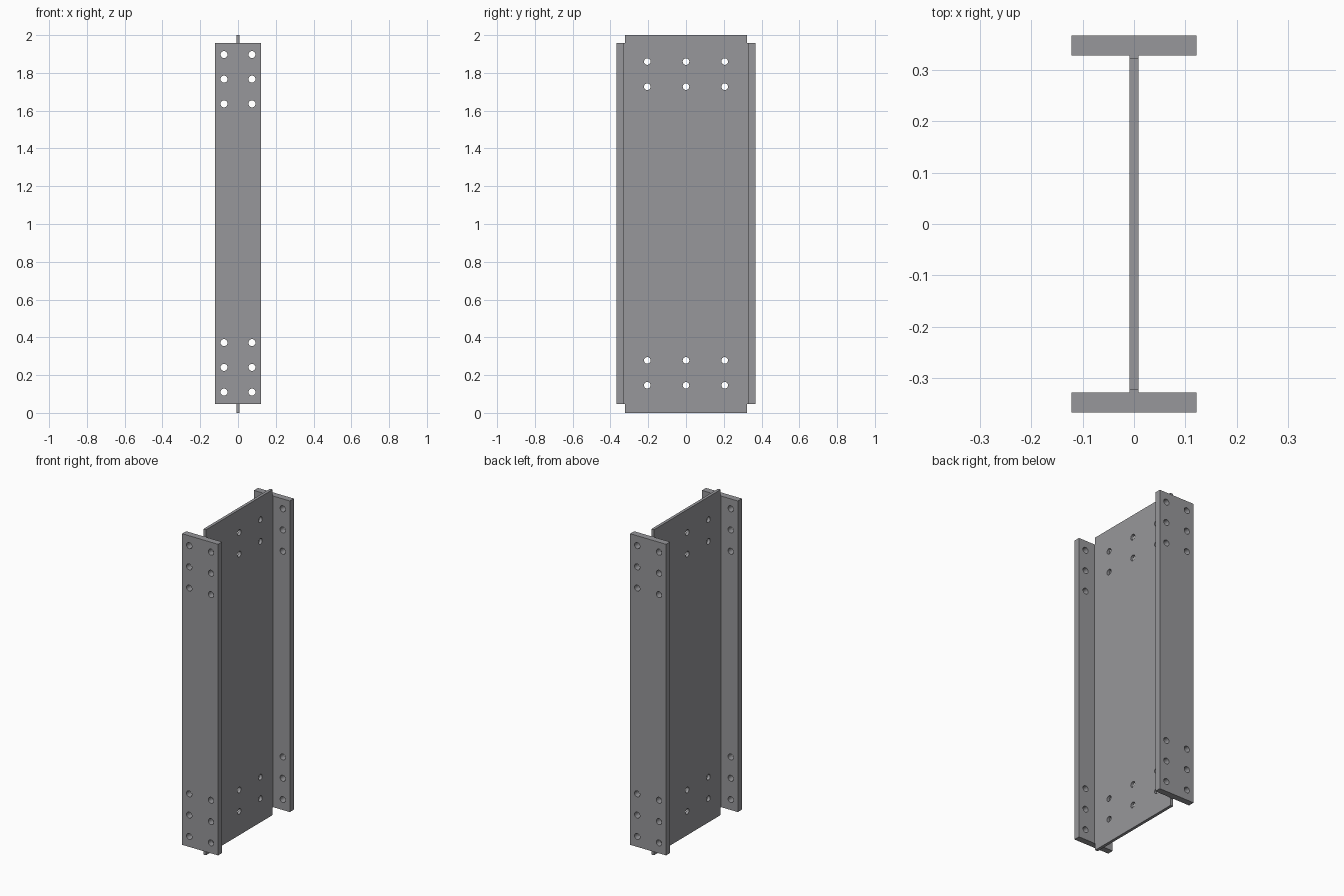
import bpy, bmesh, math
from mathutils import Matrix, Vector

if "Cube" in bpy.data.objects:
    bpy.data.objects.remove(bpy.data.objects["Cube"])

steel = bpy.data.materials.new("steel_grey")
steel.diffuse_color = (0.31, 0.31, 0.325, 1)
steel.use_nodes = True
steel.node_tree.nodes["Principled BSDF"].inputs["Base Color"].default_value = steel.diffuse_color


def make_object(name, bm):
    bmesh.ops.recalc_face_normals(bm, faces=bm.faces)
    mesh = bpy.data.meshes.new(name)
    bm.to_mesh(mesh)
    bm.free()
    obj = bpy.data.objects.new(name, mesh)
    bpy.context.collection.objects.link(obj)
    mesh.materials.append(steel)
    return obj


def plate(name, points, depth):
    """Extrude a closed outline along the depth vector."""
    bm = bmesh.new()
    face = bm.faces.new([bm.verts.new(p) for p in points])
    ext = bmesh.ops.extrude_face_region(bm, geom=[face])
    verts = [v for v in ext["geom"] if isinstance(v, bmesh.types.BMVert)]
    bmesh.ops.translate(bm, verts=verts, vec=depth)
    return make_object(name, bm)


def drill(obj, centres, rotation, radius):
    """Cut round bolt holes through a plate."""
    bm = bmesh.new()
    for c in centres:
        bmesh.ops.create_cone(bm, cap_ends=True, segments=24, radius1=radius,
                              radius2=radius, depth=0.2,
                              matrix=Matrix.Translation(c) @ rotation)
    cutter = make_object("hole_cutter", bm)
    cutter.hide_render = True
    mod = obj.modifiers.new("holes", "BOOLEAN")
    mod.operation = "DIFFERENCE"
    mod.solver = "EXACT"
    mod.object = cutter
    bpy.context.view_layer.objects.active = obj
    bpy.ops.object.modifier_apply(modifier=mod.name)
    bpy.data.objects.remove(cutter, do_unlink=True)
    obj.select_set(True)
    bpy.ops.object.shade_smooth_by_angle(angle=math.radians(30))
    obj.select_set(False)


Z0, Z1 = 0.046, 1.958          # flange ends
IN, OUT = 0.329, 0.368         # flange inner and outer faces
HALF_W, HALF_T = 0.122, 0.009  # flange half width, web half thickness
NOTCH = 0.324                  # web half depth beyond the flanges

# Web: tall plate whose corners are notched past the flange ends
half = [(NOTCH, 0), (NOTCH, Z0), (IN, Z0), (IN, Z1), (NOTCH, Z1), (NOTCH, 2)]
outline = half + [(-y, z) for y, z in reversed(half)]
web = plate("web", [(-HALF_T, y, z) for y, z in outline], Vector((2 * HALF_T, 0, 0)))
drill(web, [Vector((0, y, z)) for y in (-0.205, 0, 0.205)
            for z in (0.146, 0.278, 1.727, 1.86)],
      Matrix.Rotation(math.pi / 2, 4, "Y"), 0.0175)

# Flanges: front and back plates, each with six bolt holes per end
for name, side in (("front_flange", -1), ("back_flange", 1)):
    corners = [(-HALF_W, Z0), (HALF_W, Z0), (HALF_W, Z1), (-HALF_W, Z1)]
    flange = plate(name, [(x, side * IN, z) for x, z in corners],
                   Vector((0, side * (OUT - IN), 0)))
    drill(flange, [Vector((x, side * (IN + OUT) / 2, z)) for x in (-0.074, 0.074)
                   for z in (0.11, 0.241, 0.372, 1.636, 1.767, 1.897)],
          Matrix.Rotation(math.pi / 2, 4, "X"), 0.0185)
